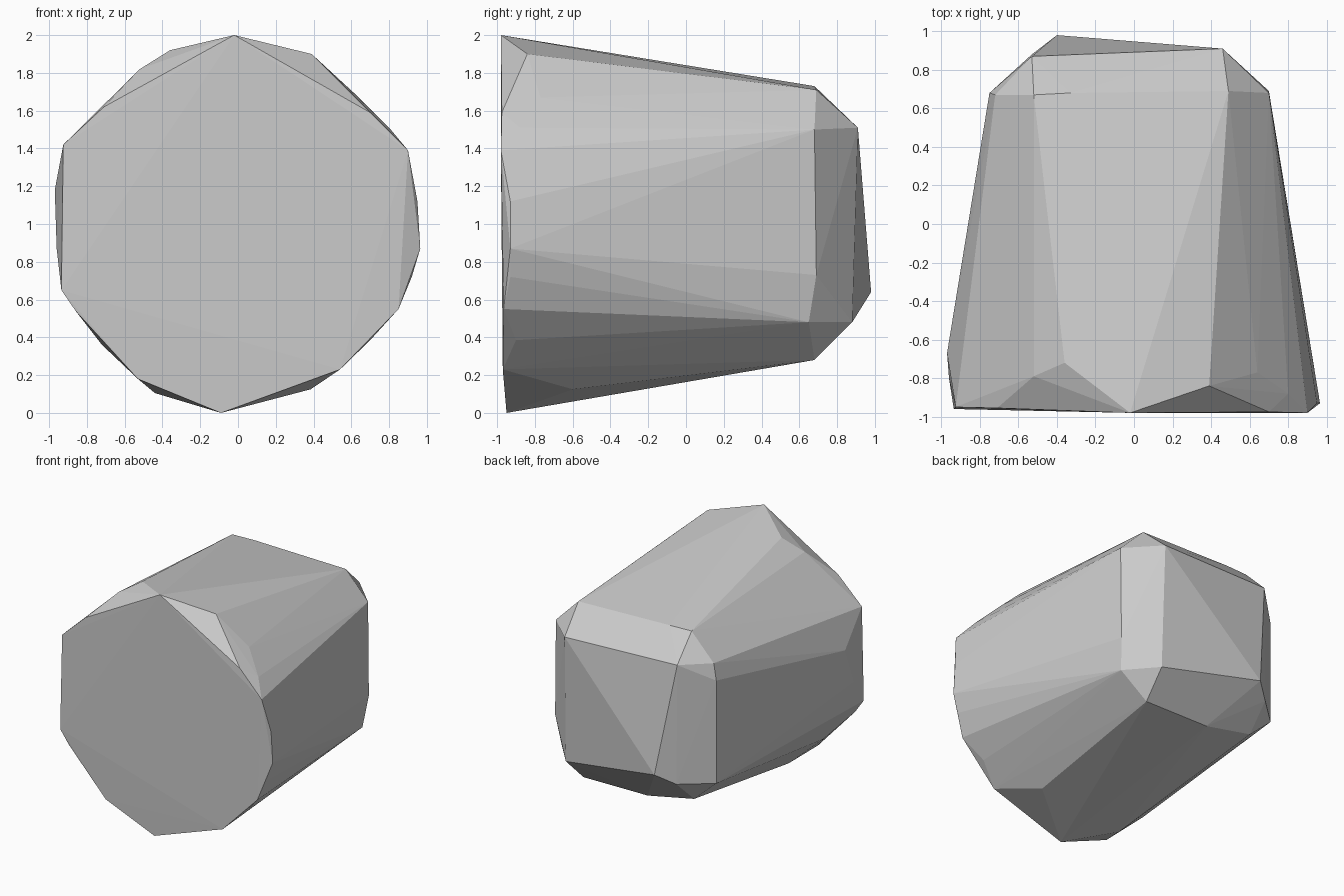
import bpy, bmesh

# Key corners of the faceted boulder, its surface is their convex hull
front_rim = [
    (-.02, -.98, 2.0), (.70, -.975, 1.59), (.90, -.98, 1.39), (.85, -.965, .55),
    (.54, -.97, .23), (-.09, -.95, 0), (-.53, -.95, .18), (-.86, -.955, .54),
    (-.935, -.96, .65), (-.925, -.95, 1.42), (-.71, -.955, 1.62)]
shoulder = [
    (.39, -.84, 1.90), (.64, -.77, 1.67), (.80, -.88, 1.51), (.95, -.93, 1.12),
    (.965, -.93, .87), (.92, -.93, .72), (.70, -.9, .385), (.385, -.6, .125),
    (-.44, -.7, .105), (-.72, -.75, .36), (-.96, -.8, .87), (-.97, -.67, 1.18),
    (-.52, -.79, 1.82), (-.36, -.72, 1.92)]
back_rim = [
    (.49, .69, 1.71), (-.33, .68, 1.73), (-.52, .67, 1.73), (-.72, .67, 1.52),
    (-.75, .68, 1.39), (-.75, .68, .55), (-.55, .68, .37), (-.13, .68, .285),
    (.45, .68, .28), (.67, .65, .48), (.70, .69, .73), (.70, .68, 1.50)]
back_face = [
    (.46, .91, 1.51), (-.53, .87, 1.53), (-.53, .88, .56),
    (-.40, .98, .64), (.47, .88, .48)]

bm = bmesh.new()
for co in front_rim + shoulder + back_rim + back_face:
    bm.verts.new(co)
hull = bmesh.ops.convex_hull(bm, input=bm.verts[:])
inner = [v for v in hull["geom_interior"] if isinstance(v, bmesh.types.BMVert)]
bmesh.ops.delete(bm, geom=inner, context='VERTS')
bmesh.ops.recalc_face_normals(bm, faces=bm.faces[:])

mesh = bpy.data.meshes.new("boulder")
bm.to_mesh(mesh)
bm.free()
boulder = bpy.data.objects.new("boulder", mesh)
bpy.context.collection.objects.link(boulder)
